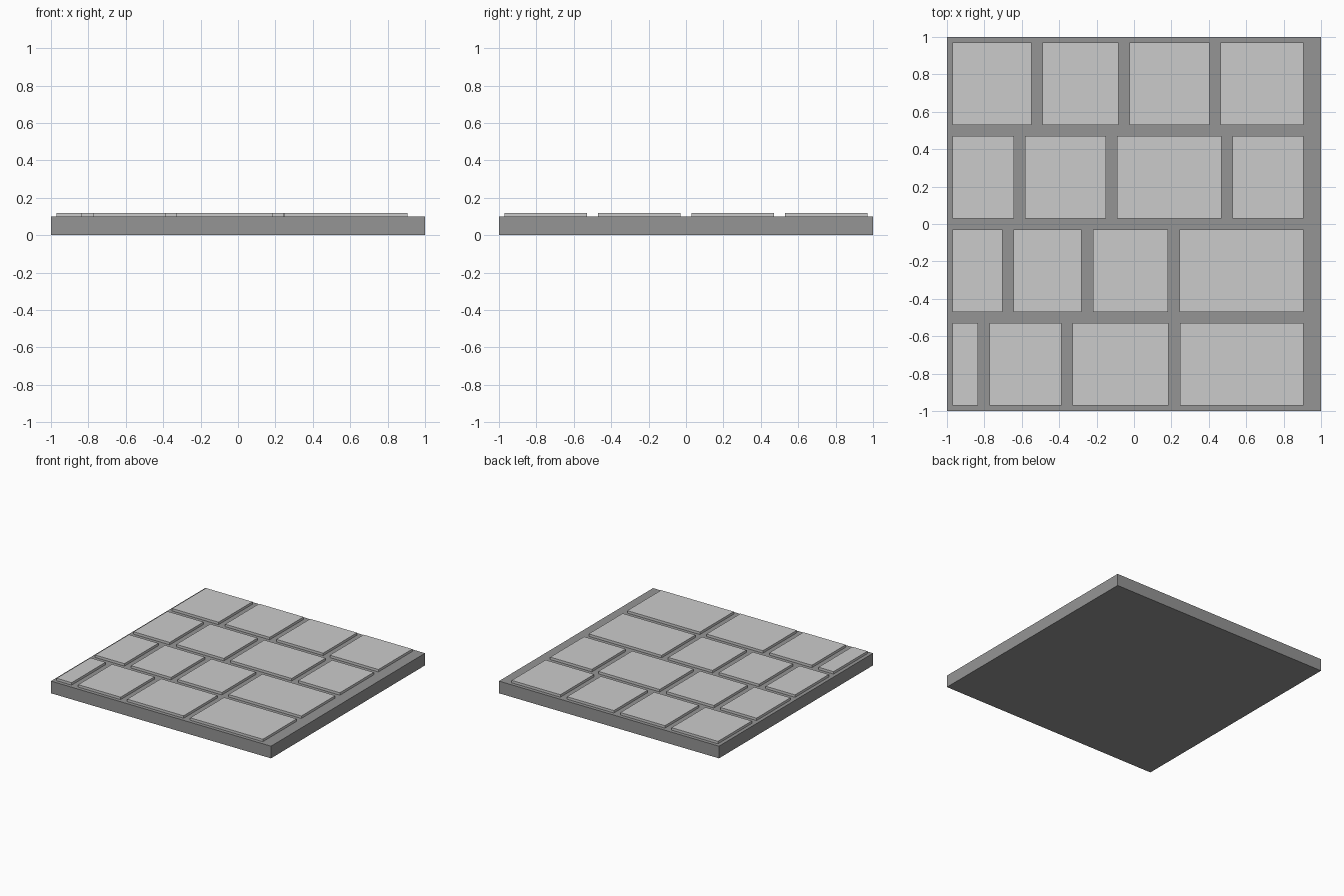
import bpy

if "Cube" in bpy.data.objects:
    bpy.data.objects.remove(bpy.data.objects["Cube"])


def material(name, value):
    mat = bpy.data.materials.new(name)
    mat.diffuse_color = (value, value, value, 1)
    mat.use_nodes = True
    mat.node_tree.nodes["Principled BSDF"].inputs["Base Color"].default_value = mat.diffuse_color
    return mat


def box(name, x0, x1, y0, y1, z0, z1, mat):
    bpy.ops.mesh.primitive_cube_add(
        size=1, location=((x0 + x1) / 2, (y0 + y1) / 2, (z0 + z1) / 2))
    ob = bpy.context.object
    ob.name = name
    ob.scale = (x1 - x0, y1 - y0, z1 - z0)
    bpy.ops.object.transform_apply(location=False, rotation=False, scale=True)
    ob.data.materials.append(mat)
    return ob


mortar = material("mortar", 0.3)
stone = material("stone", 0.7)

# Base slab
SLAB_TOP, STONE_TOP = 0.10, 0.12
box("base_slab", -1, 1, -1, 1, 0, SLAB_TOP, mortar)

# Paving stones: joint centres along x for each row, front to back
GAP = 0.03
LEFT, RIGHT = -1.0, 0.935
rows = [
    (-0.803, -0.358, 0.215),
    (-0.673, -0.25, 0.213),
    (-0.612, -0.12, 0.497),
    (-0.518, -0.053, 0.433),
]
for r, joints in enumerate(rows):
    edges = (LEFT, *joints, RIGHT)
    y = -1 + 0.5 * r
    for c, (a, b) in enumerate(zip(edges, edges[1:])):
        box(f"paving_stone_{r + 1}_{c + 1}", a + GAP, b - GAP,
            y + GAP, y + 0.5 - GAP, SLAB_TOP, STONE_TOP, stone)
